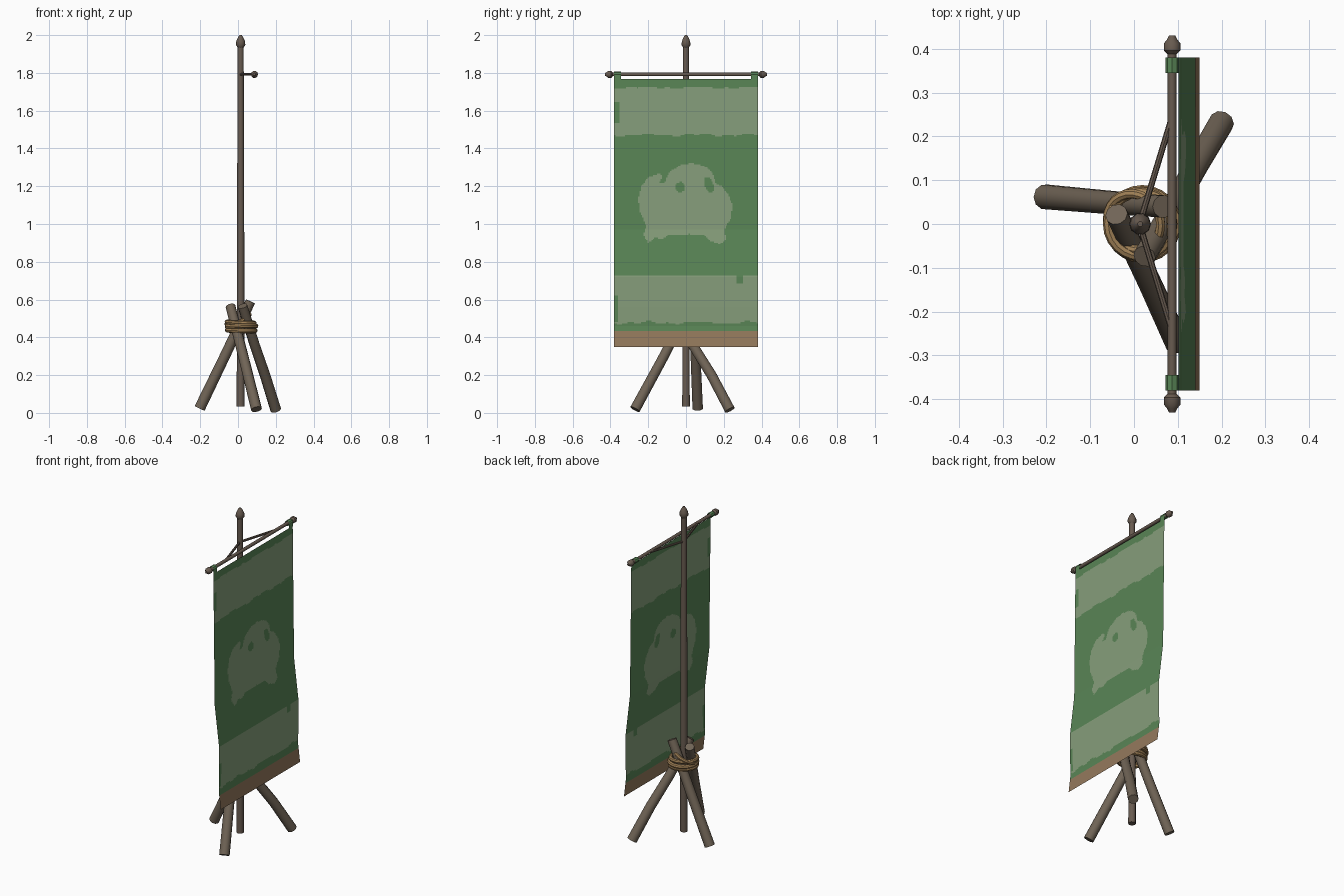
import bpy, bmesh, math
from mathutils import Vector, Matrix

if "Cube" in bpy.data.objects:
    bpy.data.objects.remove(bpy.data.objects["Cube"])


def material(name, rgb):
    lin = [((c / 255 + 0.055) / 1.055) ** 2.4 for c in rgb]
    m = bpy.data.materials.new(name)
    m.diffuse_color = (*lin, 1)
    m.use_nodes = True
    m.node_tree.nodes["Principled BSDF"].inputs["Base Color"].default_value = m.diffuse_color
    return m


WOOD = material("weathered wood", (112, 100, 86))
DARK = material("dark wood", (104, 91, 80))
ROPE = material("rope tan", (163, 131, 88))
GREEN = material("banner green", (89, 133, 86))
PALE = material("pale green", (134, 158, 123))
HEM = material("hem brown", (148, 121, 92))


def finish(name, bm, mats, smooth=True):
    me = bpy.data.meshes.new(name)
    bm.to_mesh(me)
    bm.free()
    ob = bpy.data.objects.new(name, me)
    bpy.context.collection.objects.link(ob)
    for m in mats:
        me.materials.append(m)
    if smooth:
        bpy.ops.object.select_all(action='DESELECT')
        ob.select_set(True)
        bpy.context.view_layer.objects.active = ob
        bpy.ops.object.shade_smooth_by_angle(angle=math.radians(40))
    return ob


def tube(name, path, radii, mat, sides=10, caps=True):
    """Sweep a round section along a path with a radius at every point."""
    bm = bmesh.new()
    pts = [Vector(p) for p in path]
    axis = (pts[-1] - pts[0]).normalized()
    ref = Vector((1, 0, 0)) if abs(axis.x) < 0.8 else Vector((0, 1, 0))
    rings = []
    for i, p in enumerate(pts):
        t = (pts[min(i + 1, len(pts) - 1)] - pts[max(i - 1, 0)]).normalized()
        u = (ref - t * ref.dot(t)).normalized()
        v = t.cross(u)
        rings.append([bm.verts.new(p + radii[i] * (u * math.cos(a) + v * math.sin(a)))
                      for a in (2 * math.pi * k / sides for k in range(sides))])
    for a, b in zip(rings, rings[1:]):
        for k in range(sides):
            n = (k + 1) % sides
            bm.faces.new((a[k], a[n], b[n], b[k]))
    if caps:
        bm.faces.new(rings[0][::-1])
        bm.faces.new(rings[-1])
    return finish(name, bm, [mat])


def ring(name, centre, major, minor, tilt_x, tilt_y):
    """Rope coil."""
    bm = bmesh.new()
    rot = Matrix.Rotation(tilt_x, 3, 'X') @ Matrix.Rotation(tilt_y, 3, 'Y')
    n, m = 24, 8
    g = []
    for i in range(n):
        a = 2 * math.pi * i / n
        row = []
        for j in range(m):
            b = 2 * math.pi * j / m
            r = major + minor * math.cos(b)
            p = Vector((r * math.cos(a), r * math.sin(a), minor * math.sin(b)))
            row.append(bm.verts.new(rot @ p + Vector(centre)))
        g.append(row)
    for i in range(n):
        for j in range(m):
            i2, j2 = (i + 1) % n, (j + 1) % m
            bm.faces.new((g[i][j], g[i2][j], g[i2][j2], g[i][j2]))
    return finish(name, bm, [ROPE])


# Upright pole and its pointed cap
PX = 0.014
tube("pole", [(PX, 0, 0.033), (PX, 0, 1.0), (PX, 0, 1.945)], [0.021, 0.019, 0.016], DARK)
tube("pole_cap", [(PX, 0, z) for z in (1.935, 1.948, 1.968, 1.99, 2.0)],
     [0.016, 0.025, 0.023, 0.013, 0.006], DARK)

# Three crossing legs
legs = {
    "left_leg": [(-0.203, 0.062, 0.024), (-0.065, 0.05, 0.31), (0.066, 0.04, 0.59)],
    "back_leg": [(0.200, 0.232, 0.016), (0.143, 0.135, 0.20), (0.088, 0.035, 0.36), (0.024, -0.074, 0.566)],
    "near_leg": [(0.098, -0.270, 0.019), (0.033, -0.128, 0.28), (-0.040, 0.022, 0.566)],
}
for name, path in legs.items():
    n = len(path) - 1
    tube(name, path, [0.029 - 0.003 * i / n for i in range(n + 1)], WOOD)

# Rope lashing
ring("rope_coil_low", (0.017, 0, 0.437), 0.074, 0.013, 0.03, 0.02)
ring("rope_coil_mid", (0.019, 0, 0.458), 0.076, 0.013, -0.04, -0.03)
ring("rope_coil_high", (0.014, 0, 0.479), 0.073, 0.012, 0.05, 0.04)
ring("rope_cross_coil", (0.0, 0.005, 0.495), 0.066, 0.011, 0.25, -0.4)

# Crossbar, end knobs, braces and cloth loops
BX, BZ = 0.087, 1.792
tube("crossbar", [(BX, -0.40, BZ), (BX, 0.40, BZ)], [0.01, 0.01], DARK)
for side, s in (("left", -1), ("right", 1)):
    tube(side + "_knob", [(BX, s * y, BZ) for y in (0.388, 0.396, 0.412, 0.422, 0.43)],
         [0.011, 0.019, 0.019, 0.011, 0.007], DARK)
    tube(side + "_brace", [(PX, s * 0.005, BZ), (BX - 0.003, s * 0.235, BZ)],
         [0.007, 0.007], DARK, 8)
    tube(side + "_cloth_loop", [(BX, s * 0.345, BZ), (BX, s * 0.38, BZ)],
         [0.0155, 0.0155], GREEN, 8, caps=False)
    bm = bmesh.new()
    bm.faces.new([bm.verts.new(c) for c in (
        (0.1015, s * 0.345, 1.795), (0.1015, s * 0.38, 1.795),
        (0.1015, s * 0.38, 1.765), (0.1015, s * 0.345, 1.765))])
    finish(side + "_loop_strip", bm, [GREEN], False)

# Hanging cloth: bent profile as (z, x)
PROFILE = [(0.35, 0.150), (0.46, 0.137), (0.56, 0.139), (0.72, 0.140),
           (0.97, 0.110), (1.40, 0.105), (1.767, 0.101)]
# Outline of the painted blob as (y, z)
BLOB = [(-.20, .90), (-.226, .94), (-.21, .99), (-.242, 1.06), (-.253, 1.13), (-.237, 1.20),
        (-.20, 1.248), (-.137, 1.268), (-.121, 1.253), (-.142, 1.216), (-.111, 1.221),
        (-.089, 1.274), (-.032, 1.311), (.032, 1.322), (.10, 1.306), (.142, 1.269),
        (.158, 1.216), (.19, 1.20), (.226, 1.153), (.247, 1.10), (.237, 1.03),
        (.20, .962), (.216, .92), (.179, .893), (.126, .91), (.095, .94),
        (.02, .946), (-.095, .94), (-.126, .919), (-.163, .93)]


def cloth_x(z):
    for (z0, x0), (z1, x1) in zip(PROFILE, PROFILE[1:]):
        if z <= z1 + 1e-6:
            return x0 + (x1 - x0) * (z - z0) / (z1 - z0)
    return PROFILE[-1][1]


def inside(y, z):
    hit = False
    for (ya, za), (yb, zb) in zip(BLOB, BLOB[1:] + BLOB[:1]):
        if (za > z) != (zb > z) and y < ya + (yb - ya) * (z - za) / (zb - za):
            hit = not hit
    return hit


def cloth_colour(y, z):
    """0 green, 1 pale, 2 hem."""
    wob = 0.005 * math.sin(23 * y) + 0.004 * math.sin(61 * y + 1)
    if z < 0.43:
        return 2
    if 0.478 + wob < z < 0.728 - (0.04 if 0.27 < y < 0.30 else 0):
        return 0 if y < -0.362 and 0.48 < z < 0.62 else 1
    if 1.472 + wob < z < 1.722 + wob * 0.6:
        return 0 if y < -0.355 and abs(z - 1.59) < 0.055 else 1
    if inside(y, z):
        eye_a = math.hypot(y + 0.03, z - 1.195) < 0.026
        dy, dz = y - 0.122, z - 1.207
        u, v = dy * 0.93 + dz * 0.37, dz * 0.93 - dy * 0.37
        eye_b = (u / 0.022) ** 2 + (v / 0.042) ** 2 < 1
        return 0 if eye_a or eye_b else 1
    return 0


bm = bmesh.new()
COLS = 108
zs = []
for (z0, _), (z1, _) in zip(PROFILE, PROFILE[1:]):
    steps = max(1, round((z1 - z0) / 0.007))
    zs += [z0 + (z1 - z0) * k / steps for k in range(steps)]
zs.append(PROFILE[-1][0])
ys = [-0.38 + 0.76 * k / COLS for k in range(COLS + 1)]
grid = [[bm.verts.new((cloth_x(z), y, z)) for y in ys] for z in zs]
for i in range(len(zs) - 1):
    for j in range(COLS):
        f = bm.faces.new((grid[i][j], grid[i][j + 1], grid[i + 1][j + 1], grid[i + 1][j]))
        f.material_index = cloth_colour((ys[j] + ys[j + 1]) / 2, (zs[i] + zs[i + 1]) / 2)
finish("banner_cloth", bm, [GREEN, PALE, HEM], False)

# Consistent outward normals on the closed parts
for ob in bpy.context.scene.objects:
    if ob.name != "banner_cloth":
        bm = bmesh.new()
        bm.from_mesh(ob.data)
        bmesh.ops.recalc_face_normals(bm, faces=bm.faces)
        bm.to_mesh(ob.data)
        bm.free()
